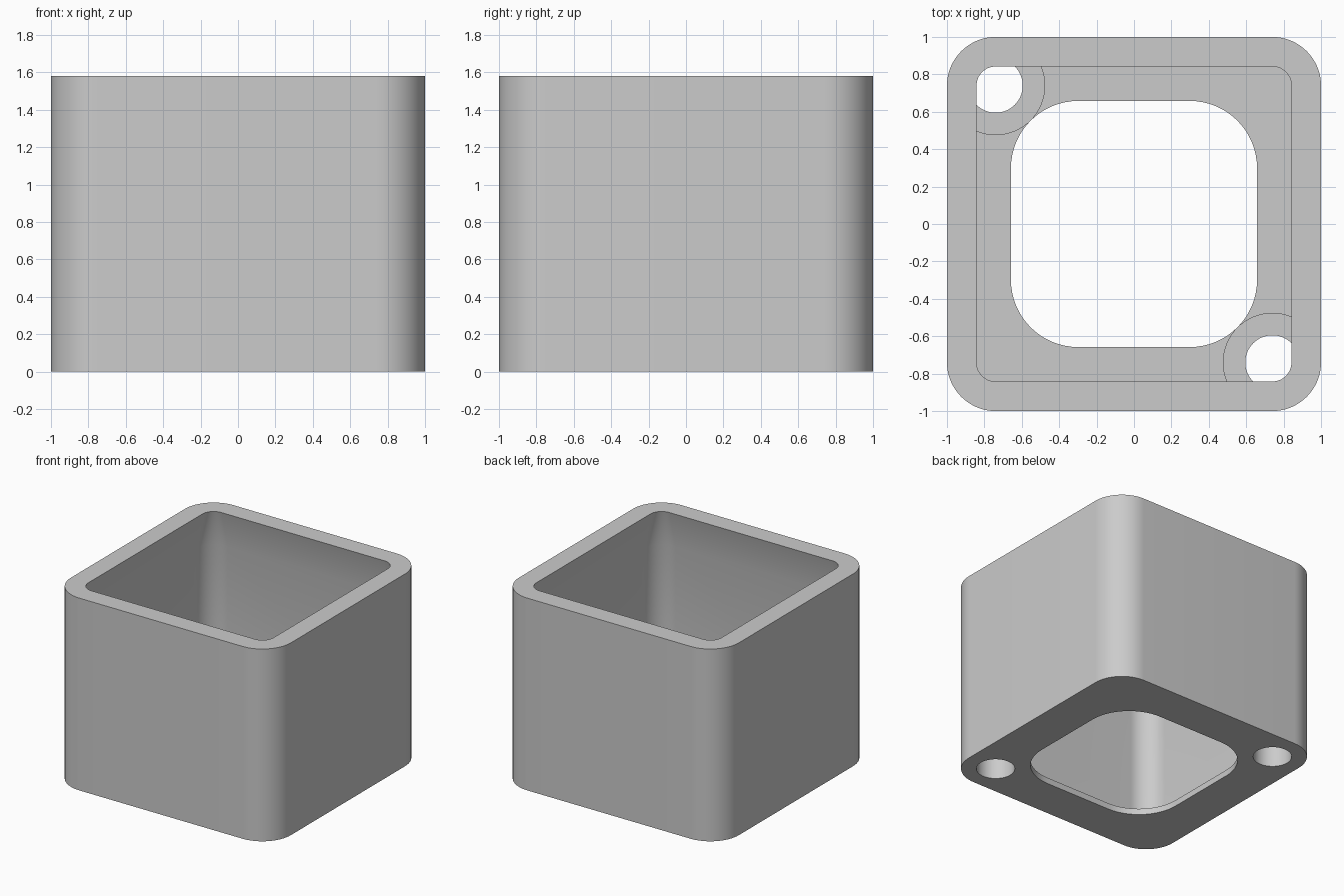
import bpy, bmesh, math

cube = bpy.data.objects.get("Cube")
if cube:
    bpy.data.objects.remove(cube)

HEIGHT = 1.58
FLOOR = 0.05
BOSS_HEIGHT = 0.3
CORNER = 0.74      # shared centre of the corner roundings and screw holes
STEPS = 16

grey = bpy.data.materials.new("light grey")
grey.use_nodes = True
colour = (0.6, 0.6, 0.6, 1)
grey.diffuse_color = colour
grey.node_tree.nodes["Principled BSDF"].inputs["Base Color"].default_value = colour


def rounded_square(bm, half, radius, z):
    """Ring of vertices around a square with rounded corners."""
    ring = []
    c = half - radius
    for quarter, (sx, sy) in enumerate([(1, 1), (-1, 1), (-1, -1), (1, -1)]):
        for i in range(STEPS + 1):
            a = (quarter + i / STEPS) * math.pi / 2
            ring.append(bm.verts.new((sx * c + radius * math.cos(a),
                                      sy * c + radius * math.sin(a), z)))
    return ring


def bridge(bm, a, b):
    n = len(a)
    for i in range(n):
        j = (i + 1) % n
        bm.faces.new((a[i], a[j], b[j], b[i]))


def finish(bm, name):
    bmesh.ops.recalc_face_normals(bm, faces=bm.faces[:])
    mesh = bpy.data.meshes.new(name)
    bm.to_mesh(mesh)
    bm.free()
    mesh.materials.append(grey)
    obj = bpy.data.objects.new(name, mesh)
    bpy.context.collection.objects.link(obj)
    return obj


def cylinder(name, x, y, radius, low, high):
    bm = bmesh.new()
    bmesh.ops.create_cone(bm, cap_ends=True, segments=64, radius1=radius,
                          radius2=radius, depth=high - low)
    bmesh.ops.translate(bm, verts=bm.verts[:], vec=(x, y, (low + high) / 2))
    return finish(bm, name)


def combine(target, tool, operation):
    """Apply a boolean and discard the helper."""
    mod = target.modifiers.new(operation.lower(), 'BOOLEAN')
    mod.operation = operation
    mod.solver = 'EXACT'
    mod.object = tool
    bpy.context.view_layer.objects.active = target
    bpy.ops.object.modifier_apply(modifier=mod.name)
    bpy.data.objects.remove(tool)


# Housing: outer wall, rim, inward-leaning lip, cavity and open floor
bm = bmesh.new()
sections = [(1, 0.26, 0), (1, 0.26, HEIGHT), (0.842, 0.102, HEIGHT),
            (0.921, 0.181, 1.27), (0.921, 0.181, FLOOR),
            (0.658, 0.36, FLOOR), (0.658, 0.36, 0)]
rings = [rounded_square(bm, *s) for s in sections]
for i, ring in enumerate(rings):
    bridge(bm, ring, rings[(i + 1) % len(rings)])
housing = finish(bm, "housing")

# Screw bosses in two opposite corners, trimmed inside the wall and drilled
for side in (-1, 1):
    x, y = side * CORNER, -side * CORNER
    boss = cylinder("screw_boss", x, y, 0.265, 0.02, BOSS_HEIGHT)
    bm = bmesh.new()
    low, high = (rounded_square(bm, 0.96, 0.22, z) for z in (-0.1, 1))
    bridge(bm, low, high)
    bm.faces.new(low)
    bm.faces.new(high)
    combine(boss, finish(bm, "trim_block"), 'INTERSECT')
    combine(housing, boss, 'UNION')
    combine(housing, cylinder("drill", x, y, 0.145, -0.1, BOSS_HEIGHT + 0.1), 'DIFFERENCE')

bpy.ops.object.select_all(action='DESELECT')
housing.select_set(True)
bpy.context.view_layer.objects.active = housing
bpy.ops.object.shade_smooth_by_angle(angle=math.radians(30))
